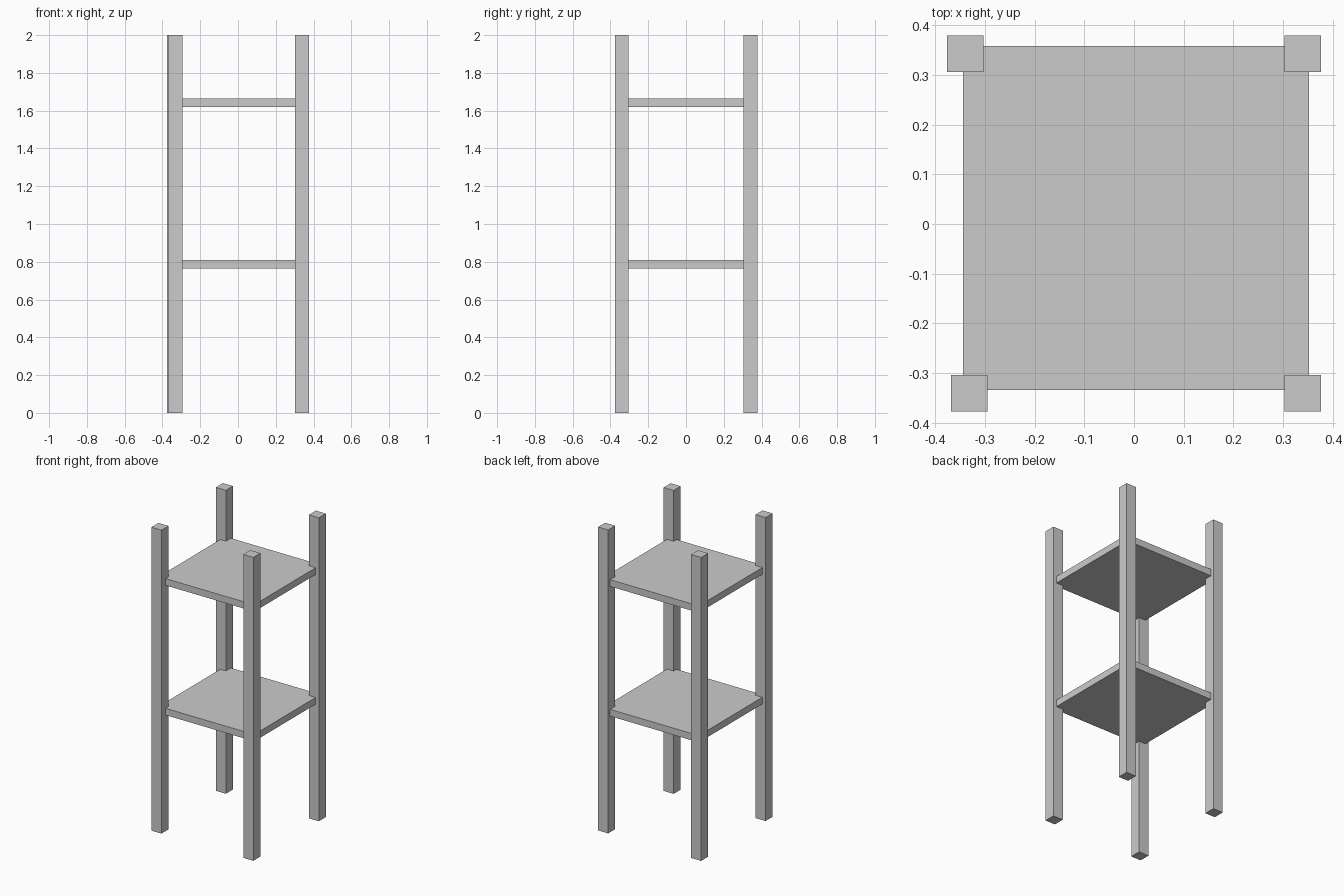
import bpy

if "Cube" in bpy.data.objects:
    bpy.data.objects.remove(bpy.data.objects["Cube"])


def box(name, centre, size):
    bpy.ops.mesh.primitive_cube_add(size=1, location=centre)
    ob = bpy.context.object
    ob.name = name
    ob.scale = size
    bpy.ops.object.transform_apply(location=False, rotation=False, scale=True)
    return ob


# Four square posts (the front left one sits slightly inward)
POST = 0.073
posts = {
    "front_left_post": (-0.331, -0.340),
    "front_right_post": (0.339, -0.340),
    "back_left_post": (-0.339, 0.342),
    "back_right_post": (0.339, 0.342),
}
for name, (x, y) in posts.items():
    box(name, (x, y, 1.0), (POST, POST, 2.0))

# Two shelves, corners let into the posts
for name, z in (("lower_shelf", 0.787), ("upper_shelf", 1.642)):
    box(name, (0.004, 0.012, z), (0.696, 0.692, 0.045))
